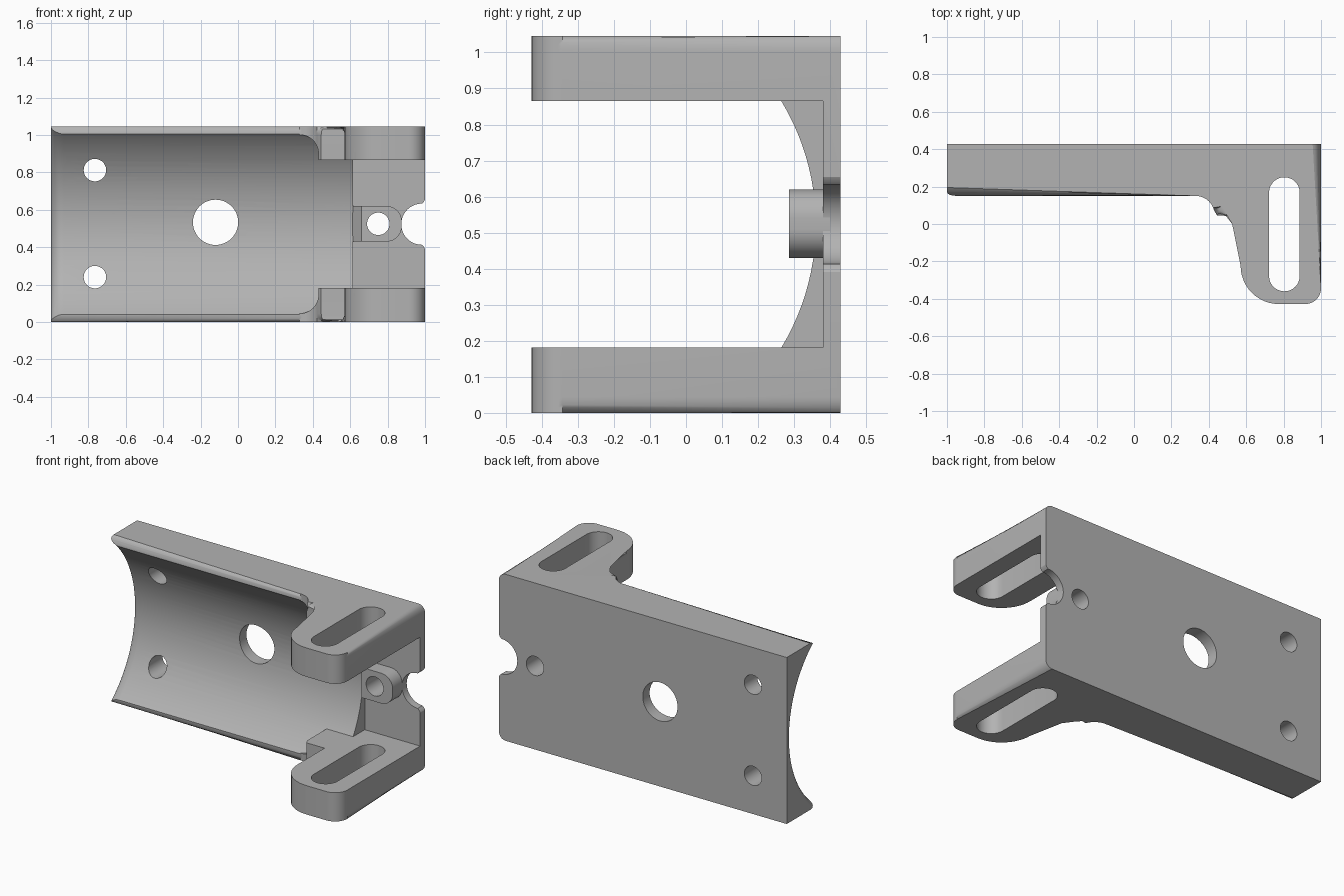
import bpy, bmesh
from math import sin, cos, radians, tau, sqrt

if "Cube" in bpy.data.objects:
    bpy.data.objects.remove(bpy.data.objects["Cube"])

HEIGHT, MID = 1.046, 0.523
ARM = 0.181                     # arm thickness
BACK = 0.428

grey = bpy.data.materials.new("plain grey")
grey.use_nodes = True
grey.diffuse_color = (0.45, 0.45, 0.45, 1)
grey.node_tree.nodes["Principled BSDF"].inputs["Base Color"].default_value = grey.diffuse_color


def arc(cx, cy, r, start, end, n=12):
    steps = [radians(start + (end - start) * i / n) for i in range(n + 1)]
    return [(cx + r * cos(a), cy + r * sin(a)) for a in steps]


def to_object(name, bm):
    bmesh.ops.recalc_face_normals(bm, faces=bm.faces)
    mesh = bpy.data.meshes.new(name)
    bm.to_mesh(mesh)
    bm.free()
    mesh.materials.append(grey)
    ob = bpy.data.objects.new(name, mesh)
    bpy.context.collection.objects.link(ob)
    return ob


def loft(rings):
    bm = bmesh.new()
    rows = [[bm.verts.new(p) for p in ring] for ring in rings]
    n = len(rows[0])
    for a, b in zip(rows, rows[1:]):
        for i in range(n):
            j = (i + 1) % n
            bm.faces.new((a[i], a[j], b[j], b[i]))
    bm.faces.new(rows[0])
    bm.faces.new(rows[-1])
    return bm


def prism(points, lo, hi, axis="y"):
    if axis == "y":
        return loft([[(x, t, z) for x, z in points] for t in (lo, hi)])
    return loft([[(x, y, t) for x, y in points] for t in (lo, hi)])


def boolean(target, cutter, operation="DIFFERENCE", keep=False):
    mod = target.modifiers.new("cut", "BOOLEAN")
    mod.operation, mod.solver, mod.object = operation, "EXACT", cutter
    bpy.ops.object.select_all(action="DESELECT")
    bpy.context.view_layer.objects.active = target
    target.select_set(True)
    bpy.ops.object.modifier_apply(modifier=mod.name)
    if not keep:
        bpy.data.objects.remove(cutter)


def box(x0, x1, z0, z1):
    return [(x0, z0), (x1, z0), (x1, z1), (x0, z1)]


# Body: plan outline pulled upward, outer rims rounded
outline = [(-1, BACK), (-1, 0.15)]
outline += arc(0.33, 0.05, 0.1, 90, 15)
outline += [(0.445, 0.045), (0.57, 0.045)]
outline += arc(0.775, -0.223, 0.205, 180, 270)
outline += arc(0.915, -0.343, 0.085, 270, 360)
outline += [(1, BACK)]
bm = prism(outline, 0, HEIGHT, "z")
rims = []
for e in bm.edges:
    a, b = (v.co for v in e.verts)
    on_back = min(a.y, b.y) > BACK - 0.001
    on_end = max(a.x, b.x) < -0.999
    if abs(a.z - b.z) < 0.001 and not on_back and not on_end:
        rims.append(e)
bmesh.ops.bevel(bm, geom=rims, offset=0.045, segments=6, profile=0.5,
                affect="EDGES", clamp_overlap=False)
body = to_object("bracket_body", bm)

# Channel cutter: long round trough that flares at its open end
R, FLARE = 0.66, 0.068
stations = [(-1.2, FLARE)]
for i in range(9):
    a = radians(90 * (1 - i / 8))
    stations.append((-1 + FLARE * (1 - sin(a)), FLARE * (1 - cos(a))))
stations.append((0.63, 0))
sections = []
for x, shift in stations:
    sections.append([(x, -0.30 + shift + R * cos(tau * k / 128), MID + R * sin(tau * k / 128))
                     for k in range(128)])
channel = to_object("channel_cutter", loft(sections))

# Limit the trough so the arm roots stay solid, with rounded corners
lower = [(-1.5, -0.3), (0.33, -0.3)] + arc(0.33, 0.145, 0.1, 270, 360)
lower += [(0.43, ARM), (0.8, ARM)]
upper = [(x, HEIGHT - z) for x, z in reversed(lower)]
boolean(channel, to_object("limit", prism(lower + upper, -1.5, 1)), "INTERSECT")
boolean(body, channel)

# Flat pocket between the arms
boolean(body, to_object("pocket", prism(box(0.615, 1.3, ARM, HEIGHT - ARM), -1, 0.38)))

# Long slots through both arms
slot = arc(0.804, 0.168, 0.082, 0, 180, 16) + arc(0.804, -0.278, 0.082, 180, 360, 16)
boolean(body, to_object("slot", prism(slot, -0.2, HEIGHT + 0.2, "z")))

# Round notch with softened corners in the plate edge
half = [(1.2, 0.66), (1.01, 0.66), (1.0, 0.655), (0.994, 0.643)] + arc(0.983, MID, 0.11, 90, 180, 14)
notch = half + [(x, HEIGHT - z) for x, z in reversed(half[:-1])]
boolean(body, to_object("notch", prism(notch, 0.2, 0.6)))

# Tab with rounded end and sloped root
tab_outline = [(0.61, 0.43)] + arc(0.795, 0.51, 0.08, 270, 360)
tab_outline += arc(0.795, 0.54, 0.08, 0, 90) + [(0.61, 0.62)]
tab = to_object("screw_tab", prism(tab_outline, 0.286, 0.40))
slope = [(0.60, 0.26), (0.676, 0.26), (0.60, 0.378)]
boolean(tab, to_object("slope", prism(slope, 0.3, 0.8, "z")))

# Screw holes and the large centre hole
for x, z, r in [(-0.765, 0.812, 0.06), (-0.765, 0.24, 0.06), (-0.12, 0.533, 0.121)]:
    boolean(body, to_object("hole", prism(arc(x, z, r, 0, 352.5, 47), -0.2, 0.8)))
tab_hole = to_object("hole", prism(arc(0.75, 0.525, 0.06, 0, 352.5, 47), -0.2, 0.8))
boolean(body, tab_hole, keep=True)
boolean(tab, tab_hole)

# Smooth curved surfaces, crisp edges
bpy.ops.object.select_all(action="DESELECT")
for ob in (body, tab):
    ob.select_set(True)
bpy.context.view_layer.objects.active = body
bpy.ops.object.shade_smooth_by_angle(angle=radians(25))
